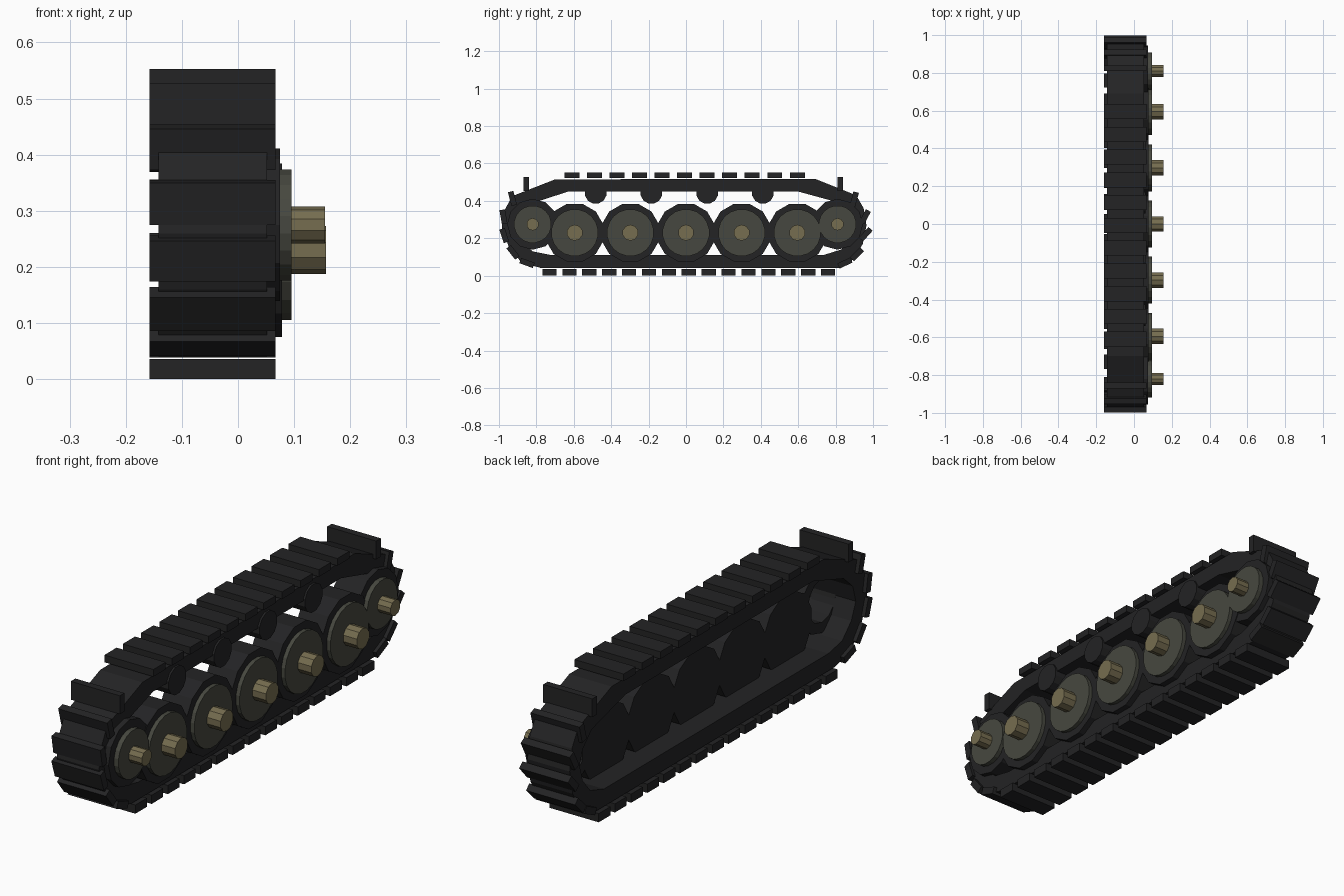
import bpy, bmesh, math
from mathutils import Matrix, Vector

cube = bpy.data.objects.get("Cube")
if cube:
    bpy.data.objects.remove(cube, do_unlink=True)


def material(name, color):
    m = bpy.data.materials.new(name)
    m.use_nodes = True
    m.diffuse_color = (*color, 1)
    bsdf = m.node_tree.nodes["Principled BSDF"]
    bsdf.inputs["Base Color"].default_value = (*color, 1)
    bsdf.inputs["Roughness"].default_value = 0.8
    return m


RUBBER = material("dark rubber", (0.017, 0.017, 0.018))
DISC = material("olive grey metal", (0.062, 0.064, 0.05))
HUB = material("dull brass", (0.18, 0.153, 0.08))


def finish(name, bm, mat):
    bmesh.ops.recalc_face_normals(bm, faces=bm.faces)
    mesh = bpy.data.meshes.new(name)
    bm.to_mesh(mesh)
    bm.free()
    mesh.materials.append(mat)
    obj = bpy.data.objects.new(name, mesh)
    bpy.context.collection.objects.link(obj)
    return obj


def ring(name, outer, inner, x0, x1, mat):
    """Closed band along x between two matching (y, z) loops."""
    bm = bmesh.new()
    loops = [[bm.verts.new((x, y, z)) for y, z in pts]
             for x, pts in ((x0, outer), (x1, outer), (x1, inner), (x0, inner))]
    n = len(outer)
    for k in range(4):
        a, b = loops[k], loops[(k + 1) % 4]
        for i in range(n):
            j = (i + 1) % n
            bm.faces.new((a[i], a[j], b[j], b[i]))
    return finish(name, bm, mat)


def drum(name, y, z, r, x0, x1, mat, sides=12):
    """Solid cylinder whose axis runs along x."""
    bm = bmesh.new()
    place = Matrix.Translation((( x0 + x1) / 2, y, z)) @ Matrix.Rotation(math.pi / 2, 4, 'Y')
    spin = Matrix.Rotation(math.pi / sides, 4, 'Z')
    bmesh.ops.create_cone(bm, cap_ends=True, segments=sides, radius1=r, radius2=r,
                          depth=x1 - x0, matrix=place @ spin)
    return finish(name, bm, mat)


def circle(y, z, r, sides):
    return [(y + r * math.cos(math.tau * i / sides), z + r * math.sin(math.tau * i / sides))
            for i in range(sides)]


def link(name, y, z, length, thick, angle=0):
    bm = bmesh.new()
    bmesh.ops.create_cube(bm, size=1, matrix=Matrix.Translation((-0.0455, y, z))
                          @ Matrix.Rotation(math.radians(angle), 4, 'X')
                          @ Matrix.Diagonal((0.225, length, thick, 1)))
    return finish(name, bm, RUBBER)


# Continuous belt under the links
outer = [(-.70, .515), (-.93, .425), (-.97, .35), (-.985, .26), (-.95, .16), (-.88, .07), (-.77, .04),
         (.82, .04), (.90, .09), (.945, .17), (.965, .27), (.95, .36), (.91, .43), (.69, .518)]
inner = [(-.63, .45), (-.83, .385), (-.89, .33), (-.91, .26), (-.88, .19), (-.82, .13), (-.73, .112),
         (.74, .112), (.83, .14), (.88, .20), (.90, .27), (.88, .33), (.82, .39), (.60, .45)]
ring("track_belt", outer, inner, -0.142, 0.052, RUBBER)

# Links along the top and bottom runs
for i in range(11):
    link(f"top_link_{i + 1}", -0.61 + 0.1205 * i, 0.538, 0.08, 0.03)
for i in range(15):
    link(f"bottom_link_{i + 1}", -0.73 + 0.1064 * i, 0.018, 0.076, 0.036)

# Links around both ends
front_end = [(-.855, .49, 90), (-.928, .413, 105), (-.976, .315, 100),
             (-.972, .215, 108), (-.925, .125, 128), (-.85, .068, 160)]
rear_end = [(.825, .49, 90), (.90, .41, 75), (.957, .315, 62),
            (.961, .222, 48), (.915, .115, 45), (.85, .068, 25)]
for side, places in (("front", front_end), ("rear", rear_end)):
    for i, (y, z, angle) in enumerate(places):
        link(f"{side}_end_link_{i + 1}", y, z, 0.076, 0.03, angle)

# Five road wheels
for i in range(5):
    y, z = 0.2975 * (i - 2), 0.23
    drum(f"road_tyre_{i + 1}", y, z, 0.16, -0.05, 0.078, RUBBER)
    drum(f"road_disc_{i + 1}", y, z, 0.126, 0.07, 0.095, DISC, 20)
    drum(f"road_hub_{i + 1}", y, z, 0.043, 0.09, 0.157, HUB, 10)

# Smaller raised wheel at each end, with an open-backed tyre
for side, y in (("front", -0.82), ("rear", 0.81)):
    z = 0.275
    ring(f"{side}_wheel_tyre", circle(y, z, 0.136, 12), circle(y, z, 0.092, 12), -0.05, 0.075, RUBBER)
    drum(f"{side}_wheel_disc", y, z, 0.1, 0.06, 0.095, DISC, 20)
    drum(f"{side}_wheel_hub", y, z, 0.033, 0.09, 0.155, HUB, 10)

# Return rollers under the top run
for i in range(4):
    drum(f"return_roller_{i + 1}", -0.483 + 0.298 * i, 0.443, 0.059, -0.05, 0.06, RUBBER)
